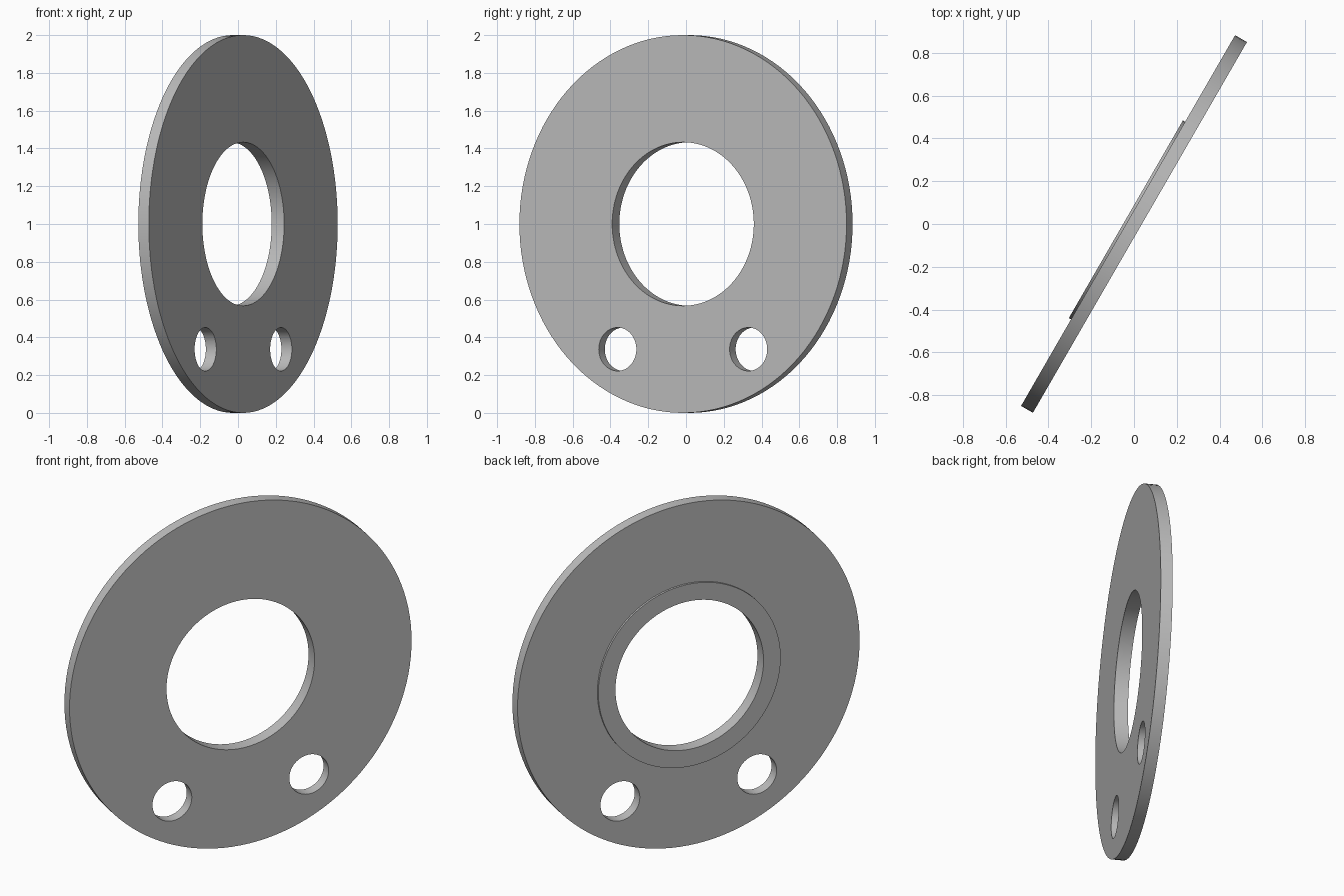
import bpy
import bmesh
import math
from mathutils import Matrix, Vector

cube = bpy.data.objects.get("Cube")
if cube:
    bpy.data.objects.remove(cube, do_unlink=True)

# Sizes
OUTER_R, BORE_R, BOSS_R = 1.0, 0.433, 0.533
HALF_T, BOSS_H = 0.032, 0.012
HOLE_R, HOLE_X, HOLE_Y = 0.115, 0.40, -0.663
SEGMENTS = 128

grey = bpy.data.materials.new("plain_grey")
grey.use_nodes = True
colour = (0.5, 0.5, 0.5, 1)
grey.diffuse_color = colour
grey.node_tree.nodes["Principled BSDF"].inputs["Base Color"].default_value = colour

# Disc axis is turned 30 degrees from the side, standing upright
turn, tilt = math.radians(60), math.radians(90)
placement = (Matrix.Translation((0, 0, OUTER_R))
             @ Matrix.Rotation(turn, 4, 'Z') @ Matrix.Rotation(tilt, 4, 'X'))


def add_object(name, bm):
    bmesh.ops.recalc_face_normals(bm, faces=bm.faces)
    mesh = bpy.data.meshes.new(name)
    bm.to_mesh(mesh)
    bm.free()
    mesh.materials.append(grey)
    obj = bpy.data.objects.new(name, mesh)
    bpy.context.collection.objects.link(obj)
    obj.matrix_world = placement
    return obj


def lathe(name, profile):
    """Revolve a closed (radius, height) profile about local z."""
    bm = bmesh.new()
    verts = [bm.verts.new((r, 0, h)) for r, h in profile]
    edges = [bm.edges.new((v, verts[i - 1])) for i, v in enumerate(verts)]
    bmesh.ops.spin(bm, geom=verts + edges, cent=(0, 0, 0), axis=(0, 0, 1),
                   angle=math.tau, steps=SEGMENTS, use_merge=True)
    bmesh.ops.remove_doubles(bm, verts=bm.verts, dist=1e-5)
    return add_object(name, bm)


# Disc with centre bore and a thin raised collar on its rear face
back = -HALF_T - BOSS_H
disc = lathe("flange_disc", [
    (BORE_R, HALF_T), (OUTER_R, HALF_T), (OUTER_R, -HALF_T),
    (BOSS_R, -HALF_T), (BOSS_R, back), (BORE_R, back)])

# Two bolt holes near the bottom
bm = bmesh.new()
for side in (-1, 1):
    bmesh.ops.create_cone(bm, cap_ends=True, segments=64, radius1=HOLE_R,
                          radius2=HOLE_R, depth=0.3,
                          matrix=Matrix.Translation(Vector((side * HOLE_X, HOLE_Y, 0))))
cutter = add_object("bolt_hole_cutter", bm)
cutter.hide_render = True

cut = disc.modifiers.new("bolt_holes", 'BOOLEAN')
cut.operation = 'DIFFERENCE'
cut.solver = 'EXACT'
cut.object = cutter

bpy.ops.object.select_all(action='DESELECT')
disc.select_set(True)
bpy.context.view_layer.objects.active = disc
bpy.context.view_layer.update()
bpy.ops.object.modifier_apply(modifier=cut.name)
bpy.data.objects.remove(cutter, do_unlink=True)
bpy.ops.object.shade_smooth_by_angle(angle=math.radians(30))
